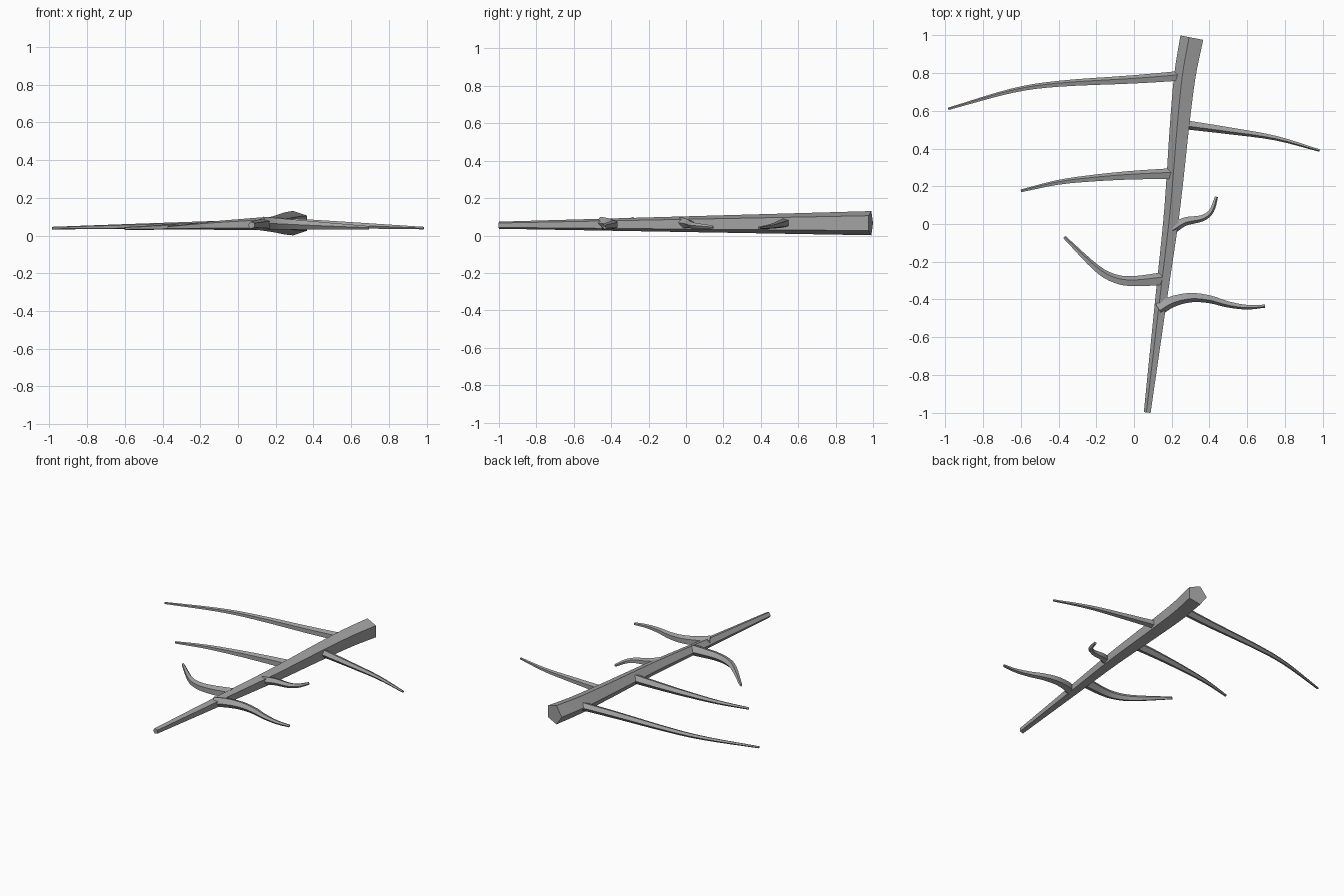
import bpy, bmesh, math
from mathutils import Vector

old = bpy.data.objects.get("Cube")
if old:
    bpy.data.objects.remove(old, do_unlink=True)

SIDES = 5
UP = Vector((0, 0, 1))

bark = bpy.data.materials.new("grey bark")
bark.use_nodes = True
GREY = (0.36, 0.36, 0.36, 1)
bark.diffuse_color = GREY
bark.node_tree.nodes["Principled BSDF"].inputs["Base Color"].default_value = GREY


def smooth_path(points, steps):
    """Catmull-Rom curve through the points."""
    p = [Vector(q) for q in points]
    p = [2 * p[0] - p[1]] + p + [2 * p[-1] - p[-2]]
    path = []
    for a, b, c, d in zip(p, p[1:], p[2:], p[3:]):
        for i in range(steps):
            t = i / steps
            path.append(0.5 * (2 * b + (c - a) * t + (2 * a - 5 * b + 4 * c - d) * t**2
                               + (3 * b - a - 3 * c + d) * t**3))
    return path + [p[-2]]


def limb(name, points, heights, radii, steps=4):
    """Tapered five-sided limb along a plan path; heights and radii run base to tip."""
    flat = smooth_path([(x, y, 0) for x, y in points], steps)
    run = [0.0]
    for a, b in zip(flat, flat[1:]):
        run.append(run[-1] + (b - a).length)
    bm = bmesh.new()
    rings = []
    for i, p in enumerate(flat):
        t = run[i] / run[-1]
        heading = (flat[min(i + 1, len(flat) - 1)] - flat[max(i - 1, 0)]).normalized()
        side = heading.cross(UP)
        r = radii[0] + (radii[1] - radii[0]) * t
        centre = p + UP * (heights[0] + (heights[1] - heights[0]) * t)
        angles = [math.tau * k / SIDES for k in range(SIDES)]
        rings.append([bm.verts.new(centre + r * (side * math.cos(a) + UP * math.sin(a)))
                      for a in angles])
    for a, b in zip(rings, rings[1:]):
        for k in range(SIDES):
            n = (k + 1) % SIDES
            bm.faces.new((a[k], a[n], b[n], b[k]))
    bm.faces.new(rings[0])
    bm.faces.new(rings[-1])
    bmesh.ops.recalc_face_normals(bm, faces=bm.faces)
    mesh = bpy.data.meshes.new(name)
    bm.to_mesh(mesh)
    bm.free()
    mesh.materials.append(bark)
    obj = bpy.data.objects.new(name, mesh)
    bpy.context.collection.objects.link(obj)
    bpy.ops.object.select_all(action='DESELECT')
    obj.select_set(True)
    bpy.context.view_layer.objects.active = obj
    bpy.ops.object.shade_smooth_by_angle(angle=math.radians(30))


# Main stem, thick end at the back
limb("main_stem", [(.313, .987), (.275, .78), (.245, .5), (.223, .25), (.198, 0),
                   (.147, -.4), (.072, -1)], (.066, .055), (.068, .02))

# Twigs on the right of the stem
limb("right_back_twig", [(.27, .785), (0, .765), (-.4, .742), (-.65, .705), (-.985, .61)],
     (.064, .04), (.029, .007))
limb("right_middle_twig", [(.222, .265), (0, .257), (-.2, .243), (-.4, .22), (-.6, .175)],
     (.064, .038), (.032, .008))
limb("right_front_twig", [(.155, -.293), (0, -.306), (-.1, -.292), (-.2, -.235),
                          (-.37, -.07)], (.064, .042), (.037, .009))

# Twigs on the left of the stem
limb("left_back_twig", [(.25, .532), (.5, .497), (.75, .457), (.985, .39)],
     (.068, .04), (.027, .007))
limb("left_middle_twig", [(.2, -.025), (.27, .015), (.36, .032), (.41, .07), (.437, .145)],
     (.07, .045), (.03, .009))
limb("left_front_twig", [(.13, -.45), (.2, -.41), (.3, -.388), (.4, -.397), (.5, -.425),
                         (.6, -.44), (.695, -.435)], (.066, .042), (.036, .009))
